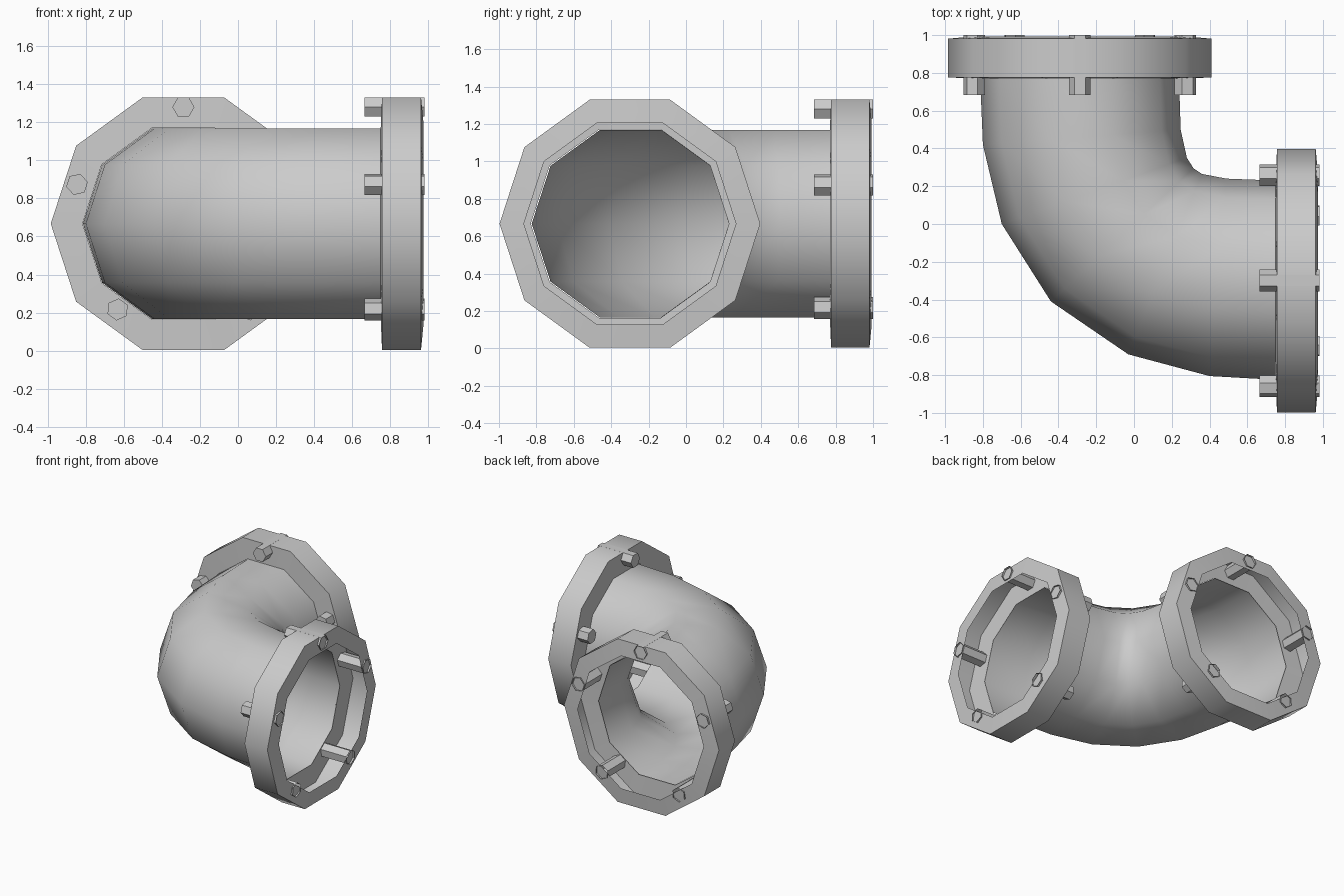
import bpy
import bmesh
from math import sin, cos, pi, radians

if "Cube" in bpy.data.objects:
    bpy.data.objects.remove(bpy.data.objects["Cube"])

CZ = 0.667      # height of the pipe axis
SIDES = 10


def make(name, rings, cap_first=False):
    """Skin a list of equal-sized closed rings into one object."""
    bm = bmesh.new()
    loops = [[bm.verts.new(p) for p in ring] for ring in rings]
    n = len(loops[0])
    for a, b in zip(loops, loops[1:]):
        for i in range(n):
            j = (i + 1) % n
            bm.faces.new((a[i], a[j], b[j], b[i]))
    if cap_first:
        bm.faces.new(loops[0])
    bmesh.ops.recalc_face_normals(bm, faces=bm.faces)
    mesh = bpy.data.meshes.new(name)
    bm.to_mesh(mesh)
    bm.free()
    obj = bpy.data.objects.new(name, mesh)
    bpy.context.collection.objects.link(obj)
    bpy.ops.object.select_all(action='DESELECT')
    obj.select_set(True)
    bpy.context.view_layer.objects.active = obj
    bpy.ops.object.shade_smooth_by_angle(angle=radians(40))
    return obj


# Elbow: each section runs from the outer bend to the inner bend (top view)
sections = [
    ((-0.815, 0.785), (0.238, 0.785)),
    ((-0.80, 0.42), (0.247, 0.50)),
    ((-0.70, 0.00), (0.28, 0.35)),
    ((-0.44, -0.41), (0.315, 0.295)),
    ((-0.03, -0.69), (0.36, 0.265)),
    ((0.40, -0.805), (0.49, 0.24)),
    ((0.755, -0.825), (0.755, 0.23)),
]
rings = []
for (ox, oy), (ix, iy) in sections:
    mx, my, hx, hy = (ox + ix) / 2, (oy + iy) / 2, (ox - ix) / 2, (oy - iy) / 2
    rings.append([(mx + hx * cos(t), my + hy * cos(t), CZ + 0.527 * sin(t))
                  for t in (2 * pi * k / SIDES for k in range(SIDES))])
make("elbow_pipe", rings)


def add_flange(label, swap, lateral, base):
    """Hollow flange with five bolts; swap turns the x arm into the y arm."""
    def pt(along, side, z):
        p = (base + along, lateral + side)
        return (p[1], p[0], z) if swap else (p[0], p[1], z)

    # Back plate, outer wall and front plate
    profile = [(0.0, 0.53), (0.007, 0.697), (0.212, 0.697), (0.224, 0.567)]
    make(label + "_flange", [
        [pt(a, r * cos(2 * pi * k / SIDES), CZ + r * sin(2 * pi * k / SIDES))
         for k in range(SIDES)] for a, r in profile])

    # Hexagonal bolts, head end closed
    for b in range(5):
        t = pi / 2 + 2 * pi * b / 5
        cy, cz = 0.588 * cos(t), 0.692 + 0.588 * sin(t)
        make(f"{label}_bolt_{b + 1}", [
            [pt(a, cy + 0.058 * cos(t + pi / 6 + k * pi / 3),
                cz + 0.058 * sin(t + pi / 6 + k * pi / 3))
             for k in range(6)] for a in (-0.085, 0.231)], cap_first=True)


add_flange("right", False, -0.30, 0.75)
add_flange("back", True, -0.287, 0.769)
